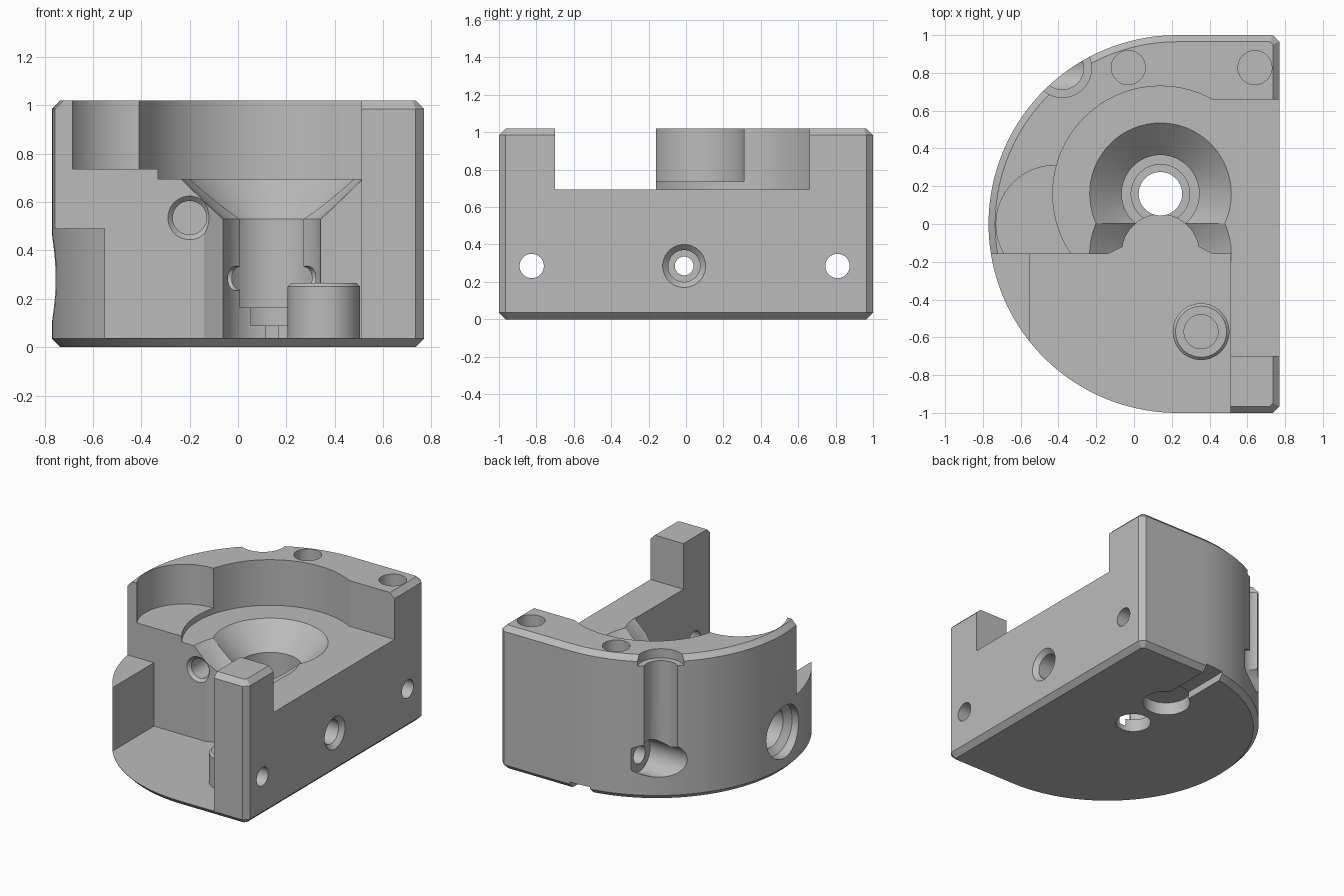
import bpy, bmesh, math
from mathutils import Matrix, Vector

if "Cube" in bpy.data.objects:
    bpy.data.objects.remove(bpy.data.objects["Cube"], do_unlink=True)

grey = bpy.data.materials.new("plain grey")
grey.use_nodes = True
colour = (0.5, 0.5, 0.5, 1)
grey.diffuse_color = colour
grey.node_tree.nodes["Principled BSDF"].inputs["Base Color"].default_value = colour

HEIGHT, BEVEL, FLOOR, SHELF, FRONT = 1.02, 0.035, 0.038, 0.695, -0.16
TURN = {"z": Matrix(), "x": Matrix.Rotation(math.pi / 2, 4, "Y"),
        "y": Matrix.Rotation(-math.pi / 2, 4, "X")}


def make_object(name, bm):
    bmesh.ops.recalc_face_normals(bm, faces=bm.faces)
    mesh = bpy.data.meshes.new(name)
    bm.to_mesh(mesh)
    bm.free()
    mesh.materials.append(grey)
    obj = bpy.data.objects.new(name, mesh)
    bpy.context.collection.objects.link(obj)
    return obj


def loft(name, rings):
    """Skin a stack of equal point rings and cap both ends."""
    bm = bmesh.new()
    rows = [[bm.verts.new(p) for p in ring] for ring in rings]
    n = len(rows[0])
    for low, high in zip(rows, rows[1:]):
        for i in range(n):
            j = (i + 1) % n
            bm.faces.new((low[i], low[j], high[j], high[i]))
    bm.faces.new(rows[0][::-1])
    bm.faces.new(rows[-1])
    return make_object(name, bm)


def turned(name, profile, origin, axis="z", sides=64):
    """Turn a (radius, distance) profile about an axis through origin."""
    place = Matrix.Translation(origin) @ TURN[axis]
    angles = [math.tau * i / sides for i in range(sides)]
    return loft(name, [[place @ Vector((r * math.cos(a), r * math.sin(a), h))
                        for a in angles] for r, h in profile])


def prism(name, points, z0, z1):
    return loft(name, [[(x, y, z) for x, y in points] for z in (z0, z1)])


def box(name, x0, x1, y0, y1, z0, z1):
    return prism(name, [(x0, y0), (x1, y0), (x1, y1), (x0, y1)], z0, z1)


def cut(target, cutter):
    mod = target.modifiers.new("cut", "BOOLEAN")
    mod.operation, mod.solver, mod.object = "DIFFERENCE", "EXACT", cutter
    bpy.ops.object.select_all(action="DESELECT")
    bpy.context.view_layer.objects.active = target
    target.select_set(True)
    bpy.ops.object.modifier_apply(modifier=mod.name)
    bpy.data.objects.remove(cutter, do_unlink=True)


def outline(inset, z):
    """D-shaped outline with clipped square corners."""
    r, right = 1 - inset, 0.77 - inset
    clip = BEVEL - inset * (2 - math.sqrt(2))
    arc = [math.pi / 2 + math.pi * i / 72 for i in range(73)]
    pts = [(0.23 + r * math.cos(a), r * math.sin(a)) for a in arc]
    pts += [(right - clip, -r), (right, clip - r), (right, r - clip), (right - clip, r)]
    return [(x, y, z) for x, y in pts]


# Main block with bevelled rims
body = loft("body", [outline(BEVEL, 0), outline(0, BEVEL),
                     outline(0, HEIGHT - BEVEL), outline(BEVEL, HEIGHT)])

# Open front bay and the lower step at its left
cut(body, box("front_bay", -0.55, 0.51, -2, FRONT, FLOOR, 2))
cut(body, box("step", -2, -0.5, -2, FRONT, 0.49, 2))

# Upper pockets
cut(body, box("side_opening", 0.2, 2, -0.7, 0.66, SHELF, 2))
cut(body, turned("round_pocket", [(0.57, SHELF), (0.57, 2)], (0.14, 0.16, 0), sides=96))
cut(body, turned("small_pocket", [(0.31, 0.737), (0.31, 2)], (-0.42, 0, 0)))

# Funnel with stepped bore, and the matching funnel that opens it to the front
funnel = [(0.205, 0.53), (0.375, SHELF), (0.375, 0.8)]
cut(body, turned("bore", [(0.115, -0.1), (0.115, 0.09), (0.155, 0.09), (0.155, 0.165),
                          (0.205, 0.165)] + funnel, (0.14, 0.16, 0)))
cut(body, turned("front_bore", [(0.205, FLOOR)] + funnel, (0.14, -0.155, 0)))
cut(body, prism("bore_flare", [(-0.14, FRONT), (-0.14, -0.2), (0.42, -0.2),
                               (0.42, FRONT), (0.34, -0.12), (-0.06, -0.12)], FLOOR, 0.6))

# Blind holes in the top
for x in (-0.03, 0.64):
    cut(body, turned("top_hole", [(0.09, 0.65), (0.09, 2)], (x, 0.828, 0), sides=40))

# Vertical screw groove in the curved wall
cut(body, turned("groove", [(0.113, 0.33), (0.113, 0.955), (0.155, 0.955), (0.155, 2)],
                 (-0.38, 0.825, 0)))

# Cross holes through the side
cut(body, turned("front_cross_hole", [(0.065, 0.4), (0.065, 1)], (0, -0.825, 0.285), "x", 40))
cut(body, turned("rear_cross_hole", [(0.12, -1), (0.12, -0.2), (0.065, -0.2), (0.065, 1)],
                 (0, 0.81, 0.285), "x", 48))
cut(body, turned("middle_cross_hole", [
    (0.185, -1), (0.185, -0.7), (0.14, -0.66), (0.14, -0.5), (0.05, -0.5), (0.05, 0.62),
    (0.085, 0.62), (0.085, 0.74), (0.115, 0.77), (0.115, 1)], (0, -0.01, 0.285), "x", 48))

# Hole in the bay wall
cut(body, turned("bay_hole", [(0.07, 0.25), (0.07, -0.14), (0.09, FRONT), (0.09, -0.2)],
                 (-0.2, 0, 0.535), "y", 40))

# Round recess and channel underneath
cut(body, turned("under_recess", [(0.155, -0.1), (0.155, 0.09)], (0.14, 0.5, 0)))
cut(body, box("under_channel", 0.065, 0.215, 0.5, 2, -0.1, 0.05))

# Hollow boss on the bay floor
boss = turned("boss", [(0.15, 0.02), (0.15, 0.25), (0.135, 0.265),
                       (0.09, 0.265), (0.09, 0.12)], (0.355, -0.57, 0))

for obj in (body, boss):
    bpy.ops.object.select_all(action="DESELECT")
    bpy.context.view_layer.objects.active = obj
    obj.select_set(True)
    bpy.ops.object.shade_smooth_by_angle(angle=math.radians(20))
